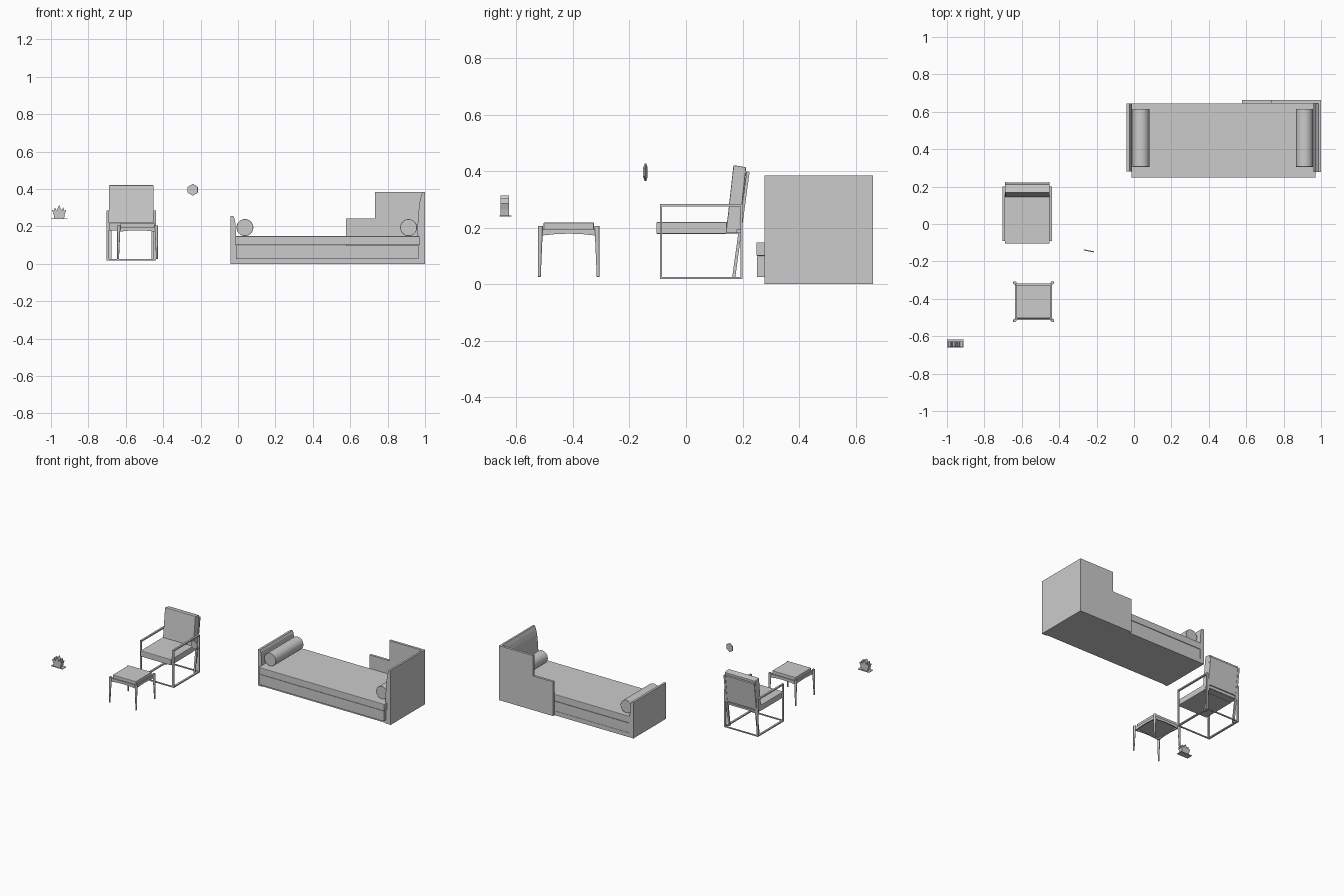
import bpy
import bmesh
from math import cos, sin, pi, radians
from mathutils import Vector

if "Cube" in bpy.data.objects:
    bpy.data.objects.remove(bpy.data.objects["Cube"])


def finish(name, bm, bevel=0.0, smooth=False):
    bmesh.ops.recalc_face_normals(bm, faces=bm.faces)
    mesh = bpy.data.meshes.new(name)
    bm.to_mesh(mesh)
    bm.free()
    ob = bpy.data.objects.new(name, mesh)
    bpy.context.collection.objects.link(ob)
    if bevel:
        mod = ob.modifiers.new("soft_edges", 'BEVEL')
        mod.width, mod.segments = bevel, 2
    if smooth:
        bpy.ops.object.select_all(action='DESELECT')
        ob.select_set(True)
        bpy.context.view_layer.objects.active = ob
        bpy.ops.object.shade_smooth_by_angle(angle=radians(40))
    return ob


def box(name, x, y, z, bevel=0.0):
    bm = bmesh.new()
    bmesh.ops.create_cube(bm, size=1)
    for v in bm.verts:
        v.co = [(r[0] + r[1]) / 2 + c * (r[1] - r[0]) for c, r in zip(v.co, (x, y, z))]
    return finish(name, bm, bevel)


def extrude(name, pts, axis, lo, hi, bevel=0.0):
    """Extrude a closed profile: (x, z) along y or (y, z) along x."""
    place = (lambda p, d: (p[0], d, p[1])) if axis == 'y' else (lambda p, d: (d, p[0], p[1]))
    bm = bmesh.new()
    face = bm.faces.new([bm.verts.new(place(p, lo)) for p in pts])
    new = bmesh.ops.extrude_face_region(bm, geom=[face])["geom"]
    step = Vector(place((0, 0), hi - lo))
    bmesh.ops.translate(bm, vec=step, verts=[g for g in new if isinstance(g, bmesh.types.BMVert)])
    return finish(name, bm, bevel)


def rod(name, a, b, r1, r2, sides=12, bevel=0.0):
    a, b = Vector(a), Vector(b)
    bm = bmesh.new()
    bmesh.ops.create_cone(bm, cap_ends=True, segments=sides, radius1=r1, radius2=r2, depth=(b - a).length)
    turn = (b - a).to_track_quat('Z', 'Y')
    for v in bm.verts:
        v.co = turn @ v.co + (a + b) / 2
    return finish(name, bm, bevel, smooth=True)


# Daybed base, mattress and front drawer
box("daybed_plinth", (-0.03, 0.99), (0.285, 0.645), (0, 0.03))
box("daybed_drawer", (-0.01, 0.965), (0.252, 0.643), (0.026, 0.098))
box("daybed_mattress", (-0.013, 0.97), (0.249, 0.645), (0.1, 0.148), 0.003)

# Daybed ends, curving thinner towards the top
extrude("daybed_low_end", [(-0.04, 0), (-0.011, 0), (-0.011, 0.15), (-0.013, 0.21), (-0.018, 0.24),
                           (-0.025, 0.255), (-0.04, 0.255)], 'y', 0.28, 0.645)
extrude("daybed_high_end", [(1, 0), (0.96, 0), (0.96, 0.2), (0.964, 0.27), (0.971, 0.33),
                            (0.978, 0.36), (0.987, 0.385), (1, 0.385)], 'y', 0.278, 0.66)

# Stepped back panel
extrude("daybed_back", [(0.577, 0), (1, 0), (1, 0.385), (0.732, 0.385), (0.732, 0.242), (0.577, 0.242)],
        'y', 0.645, 0.662)

# Bolsters
for side, x in (("left", 0.037), ("right", 0.912)):
    rod(side + "_bolster", (x, 0.305, 0.194), (x, 0.615, 0.194), 0.045, 0.045, 40, 0.002)

# Armchair cushions
extrude("chair_seat", [(-0.105, 0.178), (0.145, 0.178), (0.145, 0.22), (-0.105, 0.22)],
        'x', -0.69, -0.451, 0.004)
extrude("chair_back_cushion", [(0.141, 0.18), (0.188, 0.18), (0.213, 0.414), (0.168, 0.421)],
        'x', -0.69, -0.451, 0.004)
extrude("chair_back_panel", [(0.189, 0.205), (0.198, 0.205), (0.222, 0.396), (0.212, 0.398)],
        'x', -0.682, -0.459)

# Armchair looped side frames with leaning rear struts
for side, x in (("left", -0.697), ("right", -0.444)):
    xs = (x - 0.0065, x + 0.0065)
    box(side + "_armrest", xs, (-0.092, 0.2), (0.275, 0.284))
    box(side + "_floor_rail", xs, (-0.092, 0.2), (0.018, 0.026))
    box(side + "_front_post", xs, (-0.092, -0.085), (0.02, 0.282))
    box(side + "_rear_post", xs, (0.193, 0.2), (0.02, 0.282))
    sx = x + (0.013 if side == "left" else -0.013)
    extrude(side + "_rear_strut", [(0.163, 0.02), (0.174, 0.02), (0.225, 0.397), (0.215, 0.399)],
            'x', sx - 0.0065, sx + 0.0065)
for part, y in (("front", -0.092), ("rear", 0.193)):
    box(part + "_floor_bar", (-0.7, -0.44), (y, y + 0.007), (0.018, 0.026))
box("chair_seat_rail", (-0.697, -0.444), (0.178, 0.194), (0.182, 0.194))

# Stool: cushion, arched aprons and tapered legs
SX, SY, H = -0.537, -0.415, 0.1
box("stool_cushion", (SX - 0.091, SX + 0.091), (SY - 0.089, SY + 0.089), (0.192, 0.218), 0.003)
box("stool_seat_board", (SX - 0.096, SX + 0.096), (SY - 0.096, SY + 0.096), (0.184, 0.196))
arch = [(-0.096, 0.196), (-0.096, 0.172), (-0.05, 0.177), (0, 0.179), (0.05, 0.177), (0.096, 0.172), (0.096, 0.196)]
for s in (-1, 1):
    ends = sorted((0.09 * s, 0.098 * s))
    extrude("stool_apron_long", [(SX + u, z) for u, z in arch], 'y', SY + ends[0], SY + ends[1])
    extrude("stool_apron_side", [(SY + u, z) for u, z in arch], 'x', SX + ends[0], SX + ends[1])
    for t in (-1, 1):
        rod("stool_leg", (SX + s * 0.104, SY + t * 0.104, 0.026), (SX + s * 0.1, SY + t * 0.1, 0.206),
            0.005, 0.009, 12, 0.001)

# Floating hexagonal wall plaque
bm = bmesh.new()
turn = radians(-11)
rings = []
for d in (-0.003, 0.003):
    ring = []
    for i in range(6):
        a = pi / 2 + i * pi / 3
        u = 0.031 * cos(a)
        ring.append(bm.verts.new((-0.242 + u * cos(turn) - d * sin(turn),
                                  -0.1435 + u * sin(turn) + d * cos(turn), 0.396 + 0.031 * sin(a))))
    rings.append(ring)
    bm.faces.new(ring)
for i in range(6):
    j = (i + 1) % 6
    bm.faces.new((rings[0][i], rings[0][j], rings[1][j], rings[1][i]))
finish("hexagon_plaque", bm)

# Small pointed ornament on a thin shelf
CX = -0.956
box("ornament_shelf", (-1, -0.912), (-0.66, -0.617), (0.239, 0.243))
half = [(0.026, 0.243), (0.03, 0.265), (0.038, 0.288), (0.026, 0.284), (0.023, 0.304), (0.014, 0.284)]
outline = half + [(0, 0.314)] + [(-x, z) for x, z in reversed(half)]
extrude("pointed_ornament", [(CX + x, z) for x, z in outline], 'y', -0.657, -0.627)
